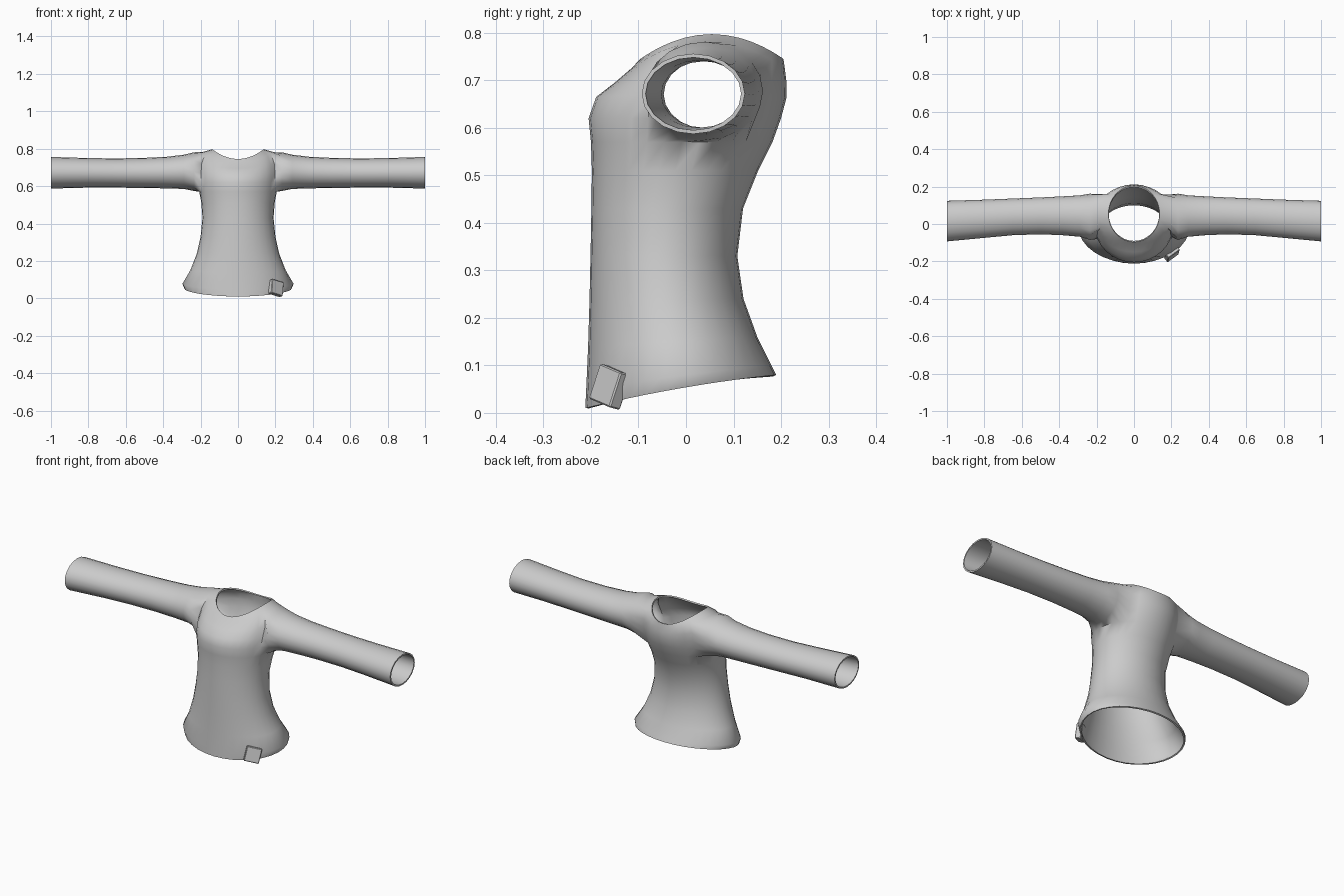
import bpy, bmesh, math
from mathutils import Matrix

if "Cube" in bpy.data.objects:
    bpy.data.objects.remove(bpy.data.objects["Cube"])

cloth = bpy.data.materials.new("grey cloth")
cloth.diffuse_color = (0.6, 0.6, 0.6, 1)
cloth.use_nodes = True
cloth.node_tree.nodes["Principled BSDF"].inputs["Base Color"].default_value = cloth.diffuse_color

SEG = 32
# torso rings: z at front, side, back; half width; y at front, back
TORSO = [
    (.010, .052, .080, .287, -.212, .190), (.050, .078, .100, .297, -.210, .180),
    (.14, .15, .16, .255, -.206, .150), (.24, .24, .24, .220, -.203, .121),
    (.33, .33, .33, .200, -.201, .108), (.43, .43, .43, .190, -.199, .120),
    (.51, .51, .51, .196, -.198, .152), (.57, .57, .57, .207, -.200, .182),
    (.62, .62, .62, .212, -.205, .200), (.665, .67, .665, .214, -.189, .212),
    (.695, .725, .70, .210, -.150, .211), (.725, .782, .725, .190, -.115, .208),
    (.745, .797, .745, .137, -.096, .205),
]
# sleeve rings: x; y at front, back; z at bottom, top
SLEEVE = [
    (.235, -.085, .162, .574, .781), (.29, -.068, .153, .585, .768),
    (.38, -.060, .148, .588, .757), (.50, -.055, .142, .590, .751),
    (.65, -.060, .136, .592, .748), (.80, -.074, .130, .592, .750),
    (1.0, -.093, .124, .587, .756),
]
LOW, HIGH, FRONT, BACK = 7, 11, -2, 4      # armhole rows and columns

bm = bmesh.new()

# torso
rings = []
for zf, zs, zb, hw, yf, yb in TORSO:
    ring = []
    for i in range(SEG):
        a = math.tau * i / SEG
        s = math.sin(a)
        z = zs + s * (zb - zf) / 2 + s * s * ((zf + zb) / 2 - zs)
        ring.append(bm.verts.new((hw * math.cos(a), (yf + yb) / 2 + s * (yb - yf) / 2, z)))
    rings.append(ring)

holes = {(r, c % SEG) for r in range(LOW, HIGH) for j in range(FRONT, BACK)
         for c in (j, SEG // 2 - 1 - j)}
for r in range(len(rings) - 1):
    for i in range(SEG):
        if (r, i) not in holes:
            k = (i + 1) % SEG
            bm.faces.new((rings[r][i], rings[r][k], rings[r + 1][k], rings[r + 1][i]))

# sleeves grow from the armhole edges
mid = (FRONT + BACK) // 2
edge = ([(LOW, j) for j in range(mid, BACK)] + [(r, BACK) for r in range(LOW, HIGH)]
        + [(HIGH, j) for j in range(BACK, FRONT, -1)]
        + [(r, FRONT) for r in range(HIGH, LOW, -1)]
        + [(LOW, j) for j in range(FRONT, mid)])
n = len(edge)
for side in (1, -1):
    last = [rings[r][(j if side > 0 else SEG // 2 - j) % SEG] for r, j in edge]
    for x, yf, yb, z0, z1 in SLEEVE:
        ring = []
        for i in range(n):
            a = math.tau * i / n - math.pi / 2
            ring.append(bm.verts.new((side * x, (yf + yb) / 2 + math.cos(a) * (yb - yf) / 2,
                                      (z0 + z1) / 2 + math.sin(a) * (z1 - z0) / 2)))
        for i in range(n):
            k = (i + 1) % n
            quad = (last[i], last[k], ring[k], ring[i])
            bm.faces.new(quad if side > 0 else quad[::-1])
        last = ring


def make_object(name, bm, angle):
    mesh = bpy.data.meshes.new(name)
    bm.to_mesh(mesh)
    bm.free()
    mesh.materials.append(cloth)
    ob = bpy.data.objects.new(name, mesh)
    bpy.context.collection.objects.link(ob)
    bpy.ops.object.select_all(action='DESELECT')
    ob.select_set(True)
    bpy.context.view_layer.objects.active = ob
    if name == "shirt":                     # cloth thickness
        mod = ob.modifiers.new("thickness", 'SOLIDIFY')
        mod.thickness, mod.offset = 0.008, -1
        bpy.ops.object.modifier_apply(modifier=mod.name)
    bpy.ops.object.shade_smooth_by_angle(angle=math.radians(angle))
    return ob


make_object("shirt", bm, 60)

# small tag clipped over the hem
bm = bmesh.new()
bmesh.ops.create_cube(bm, size=1, matrix=Matrix.Translation((.203, -.160, .055))
                      @ Matrix.Rotation(math.radians(36), 4, 'Z')
                      @ Matrix.Rotation(math.radians(14), 4, 'Y')
                      @ Matrix.Rotation(math.radians(-12), 4, 'X')
                      @ Matrix.Diagonal((.078, .03, .078, 1)))
bmesh.ops.bevel(bm, geom=bm.edges[:], offset=.003, segments=1, affect='EDGES')
make_object("hem_tag", bm, 30)
